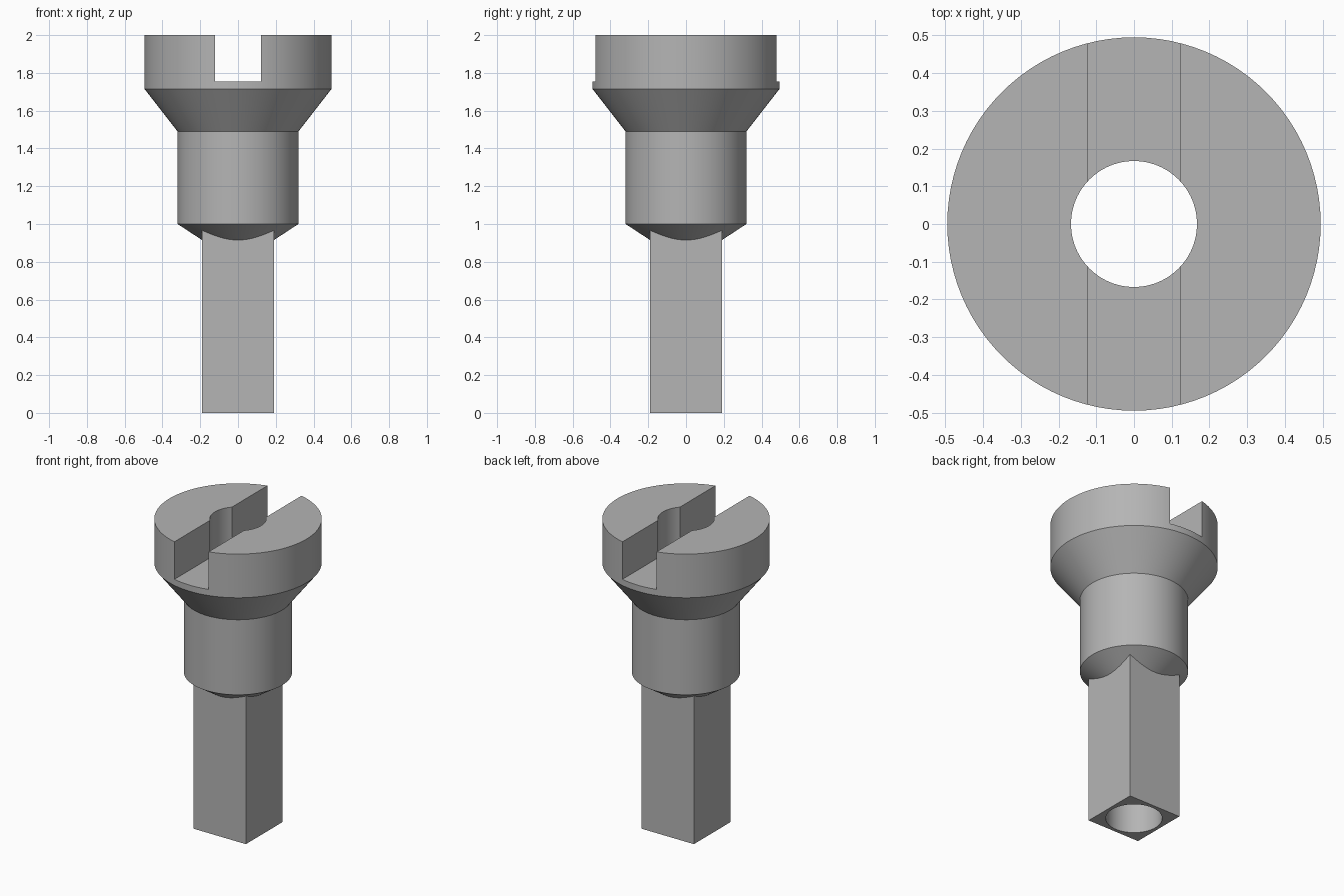
import bpy, bmesh, math
from mathutils import Matrix, Vector

SEGMENTS = 96

cube = bpy.data.objects.get("Cube")
if cube:
    bpy.data.objects.remove(cube, do_unlink=True)

steel = bpy.data.materials.new("grey steel")
steel.use_nodes = True
colour = (0.46, 0.46, 0.46, 1)
steel.diffuse_color = colour
steel.node_tree.nodes["Principled BSDF"].inputs["Base Color"].default_value = colour


def make_object(name, bm):
    bmesh.ops.recalc_face_normals(bm, faces=bm.faces)
    mesh = bpy.data.meshes.new(name)
    bm.to_mesh(mesh)
    bm.free()
    mesh.materials.append(steel)
    obj = bpy.data.objects.new(name, mesh)
    bpy.context.collection.objects.link(obj)
    return obj


def lathe(name, profile):
    """Solid of revolution about z with flat end caps."""
    bm = bmesh.new()
    rings = []
    for r, z in profile:
        angles = [2 * math.pi * i / SEGMENTS for i in range(SEGMENTS)]
        rings.append([bm.verts.new((r * math.cos(a), r * math.sin(a), z)) for a in angles])
    for low, high in zip(rings, rings[1:]):
        for i in range(SEGMENTS):
            j = (i + 1) % SEGMENTS
            bm.faces.new((low[i], low[j], high[j], high[i]))
    bm.faces.new(rings[0])
    bm.faces.new(rings[-1])
    return make_object(name, bm)


def box(name, size, z_low):
    bm = bmesh.new()
    place = Matrix.Translation((0, 0, z_low + size[2] / 2)) @ Matrix.Diagonal(Vector(size).to_4d())
    bmesh.ops.create_cube(bm, size=1, matrix=place)
    return make_object(name, bm)


def combine(target, other, operation):
    """Apply a boolean and discard the second solid."""
    bpy.context.view_layer.objects.active = target
    mod = target.modifiers.new(operation.lower(), "BOOLEAN")
    mod.operation = operation
    mod.solver = "EXACT"
    mod.object = other
    bpy.ops.object.modifier_apply(modifier=mod.name)
    bpy.data.objects.remove(other, do_unlink=True)


# Round head, flared neck and collar with a chamfered underside
screw = lathe("slotted_hollow_screw", [
    (0.17, 0.902), (0.32, 1.0), (0.32, 1.49), (0.495, 1.715), (0.495, 2.0)])

# Square shank
combine(screw, box("square_shank", (0.38, 0.38, 1.2), 0), "UNION")

# Bore right through and driver slot along y
combine(screw, lathe("bore_cutter", [(0.167, -0.2), (0.167, 2.2)]), "DIFFERENCE")
combine(screw, box("slot_cutter", (0.246, 1.4, 0.5), 1.755), "DIFFERENCE")

bpy.ops.object.select_all(action="DESELECT")
screw.select_set(True)
bpy.context.view_layer.objects.active = screw
bpy.ops.object.shade_smooth_by_angle(angle=math.radians(25))
